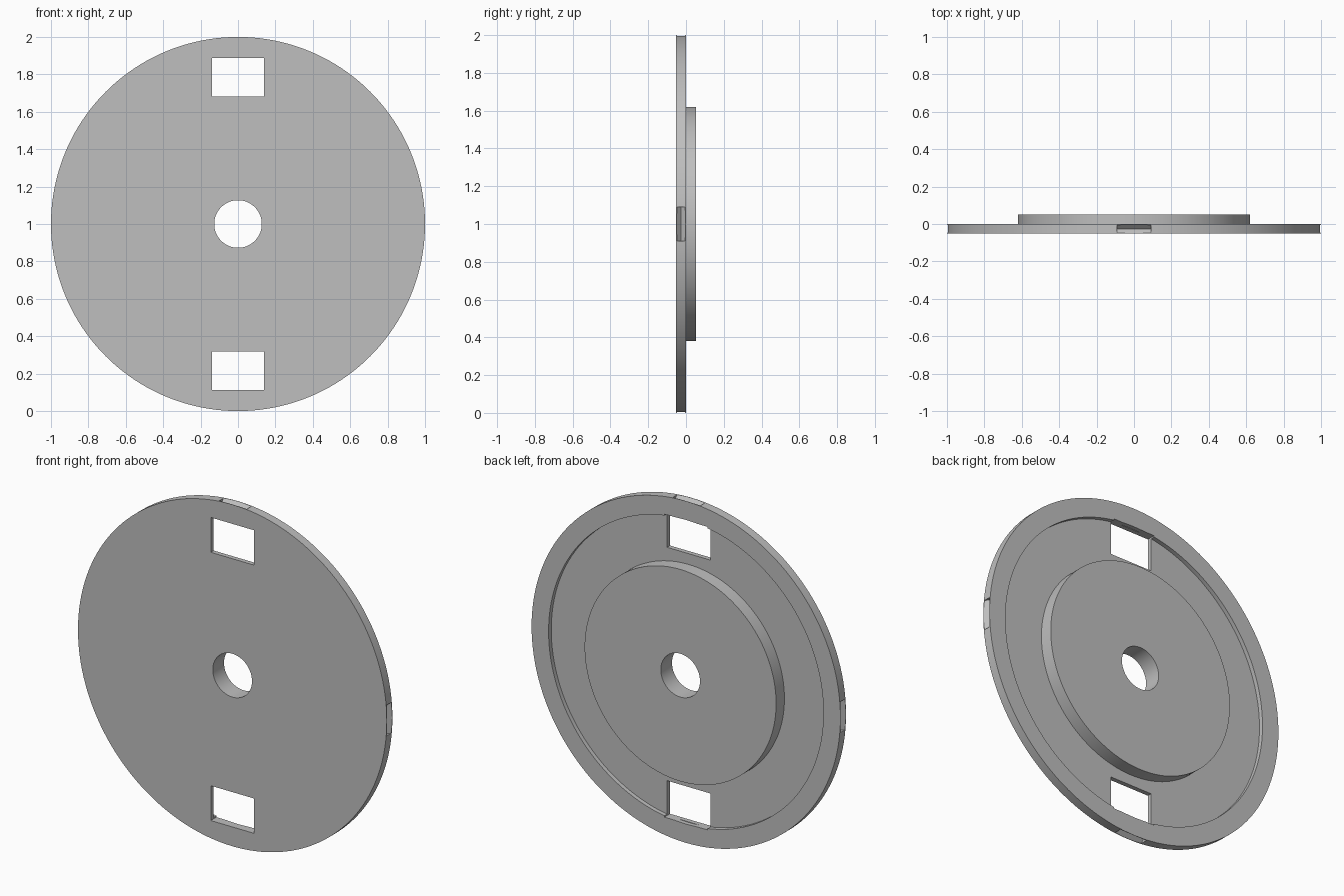
import bpy, bmesh, math
from mathutils import Matrix, Vector

if "Cube" in bpy.data.objects:
    bpy.data.objects.remove(bpy.data.objects["Cube"])

HALF = 0.052      # half of the total thickness
CENTRE = Vector((0, 0, 1))


def add_object(name, bm):
    bmesh.ops.recalc_face_normals(bm, faces=bm.faces)
    mesh = bpy.data.meshes.new(name)
    bm.to_mesh(mesh)
    bm.free()
    obj = bpy.data.objects.new(name, mesh)
    bpy.context.collection.objects.link(obj)
    return obj


def add_box(bm, size, matrix):
    bmesh.ops.create_cube(bm, size=1, matrix=matrix @ Matrix.Diagonal((*size, 1)))


# Plain grey material
grey = bpy.data.materials.new("plain grey")
grey.use_nodes = True
colour = (0.52, 0.52, 0.52, 1)
grey.diffuse_color = colour
grey.node_tree.nodes["Principled BSDF"].inputs["Base Color"].default_value = colour

# Disc: (radius, y) profile with bore, raised hub, recessed web and rim
profile = [(0.127, -HALF), (1, -HALF), (1, 0), (0.89, 0),
           (0.89, -0.025), (0.62, -0.025), (0.62, HALF), (0.127, HALF)]
bm = bmesh.new()
verts = [bm.verts.new((r, y, 1)) for r, y in profile]
edges = [bm.edges.new((verts[i - 1], verts[i])) for i in range(len(verts))]
bmesh.ops.spin(bm, geom=verts + edges, cent=CENTRE, axis=(0, 1, 0),
               angle=math.tau, steps=160, use_merge=True)
bmesh.ops.remove_doubles(bm, verts=bm.verts, dist=1e-5)
disc = add_object("wheel_disc", bm)
disc.data.materials.append(grey)

# Rectangular windows above and below the hub
bm = bmesh.new()
for side in (-1, 1):
    add_box(bm, (0.28, 0.4, 0.204), Matrix.Translation(CENTRE + Vector((0, 0, side * 0.785))))
windows = add_object("window_cutter", bm)

# Four V-shaped notches around the rim
bm = bmesh.new()
for i in range(4):
    turn = Matrix.Rotation(i * math.pi / 2, 4, "Y")
    place = Matrix.Translation(CENTRE) @ turn @ Matrix.Translation((0, -HALF / 2, 1))
    add_box(bm, (0.18, 0.035, 0.035), place @ Matrix.Rotation(math.pi / 4, 4, "X"))
notches = add_object("notch_cutter", bm)

# Cut and shade
bpy.context.view_layer.objects.active = disc
disc.select_set(True)
for cutter in (windows, notches):
    cutter.hide_render = True
    mod = disc.modifiers.new(cutter.name, "BOOLEAN")
    mod.operation = "DIFFERENCE"
    mod.solver = "EXACT"
    mod.object = cutter
    bpy.ops.object.modifier_apply(modifier=mod.name)
    bpy.data.objects.remove(cutter)
bpy.ops.object.shade_smooth_by_angle(angle=math.radians(30))
